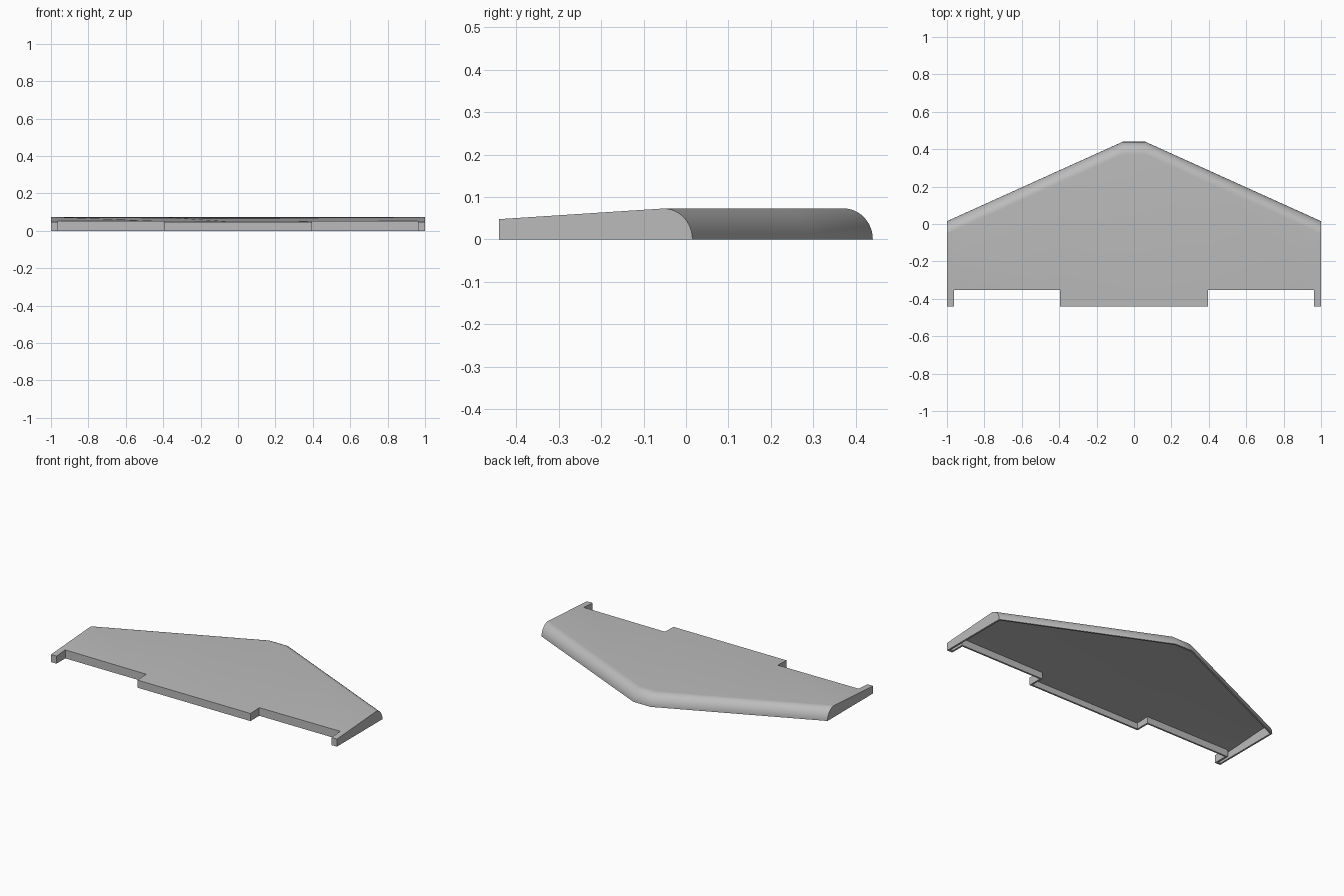
import bpy, bmesh, math

cube = bpy.data.objects.get("Cube")
if cube:
    bpy.data.objects.remove(cube, do_unlink=True)

HALF_SPAN, NOSE_X = 1.0, 0.06       # span and flat nose half-widths
NOSE_Y, TIP_Y = 0.44, 0.015         # leading edge at nose and tip
TAIL_Y, NOTCH_Y = -0.44, -0.352     # trailing edge and notch depth
TOP, TAIL_Z, RADIUS = 0.073, 0.048, 0.068
NOTCH = (0.395, 0.962)              # notch span on each side
ARC_STEPS = 12

mat = bpy.data.materials.new("light_grey")
mat.use_nodes = True
grey = (0.5, 0.5, 0.5, 1)
mat.diffuse_color = grey
mat.node_tree.nodes["Principled BSDF"].inputs["Base Color"].default_value = grey


def section(x):
    """Chord profile from the bottom of the nose curve to the trailing edge."""
    t = max(0, abs(x) - NOSE_X) / (HALF_SPAN - NOSE_X)
    fold = NOSE_Y + (TIP_Y - NOSE_Y) * t - RADIUS
    pts = []
    for i in range(ARC_STEPS + 1):
        a = math.pi / 2 * i / ARC_STEPS
        pts.append((x, fold + RADIUS * math.cos(a), TOP * math.sin(a)))
    for y in (NOTCH_Y, TAIL_Y):
        f = (fold - y) / (fold - TAIL_Y)
        pts.append((x, y, TOP + (TAIL_Z - TOP) * f))
    return pts


# Upper skin, leaving out the notched trailing cells
half = [NOSE_X, *NOTCH, HALF_SPAN]
stations = [-x for x in reversed(half)] + half
bm = bmesh.new()
rows = [[bm.verts.new(p) for p in section(x)] for x in stations]
for x0, x1, a, b in zip(stations, stations[1:], rows, rows[1:]):
    notched = NOTCH[0] < abs(x0 + x1) / 2 < NOTCH[1]
    for i in range(len(a) - 1 - notched):
        bm.faces.new((a[i], b[i], b[i + 1], a[i + 1]))
bmesh.ops.delete(bm, geom=[v for v in bm.verts if not v.link_faces], context='VERTS')

# Side and trailing walls dropped to the ground
edges = [e for e in bm.edges if e.is_boundary and max(v.co.z for v in e.verts) > 0.001
         ]
new = bmesh.ops.extrude_edge_only(bm, edges=edges)["geom"]
for v in new:
    if isinstance(v, bmesh.types.BMVert):
        v.co.z = 0
bmesh.ops.remove_doubles(bm, verts=bm.verts[:], dist=0.0001)
bmesh.ops.recalc_face_normals(bm, faces=bm.faces[:])
bm.normal_update()
if max(bm.faces, key=lambda f: f.calc_area()).normal.z < 0:
    bmesh.ops.reverse_faces(bm, faces=bm.faces[:])

mesh = bpy.data.meshes.new("wing_shell")
bm.to_mesh(mesh)
bm.free()
mesh.materials.append(mat)
wing = bpy.data.objects.new("wing_shell", mesh)
bpy.context.collection.objects.link(wing)

# Hollow underside with thin walls
shell = wing.modifiers.new("wall_thickness", 'SOLIDIFY')
shell.thickness = 0.011
shell.offset = -1
shell.use_even_offset = True
shell.use_quality_normals = True
bpy.context.view_layer.objects.active = wing
wing.select_set(True)
bpy.ops.object.modifier_apply(modifier=shell.name)
for v in wing.data.vertices:        # keep the bottom rim level
    if v.co.z < 0.004:
        v.co.z = 0
bpy.ops.object.shade_smooth_by_angle(angle=math.radians(30))
